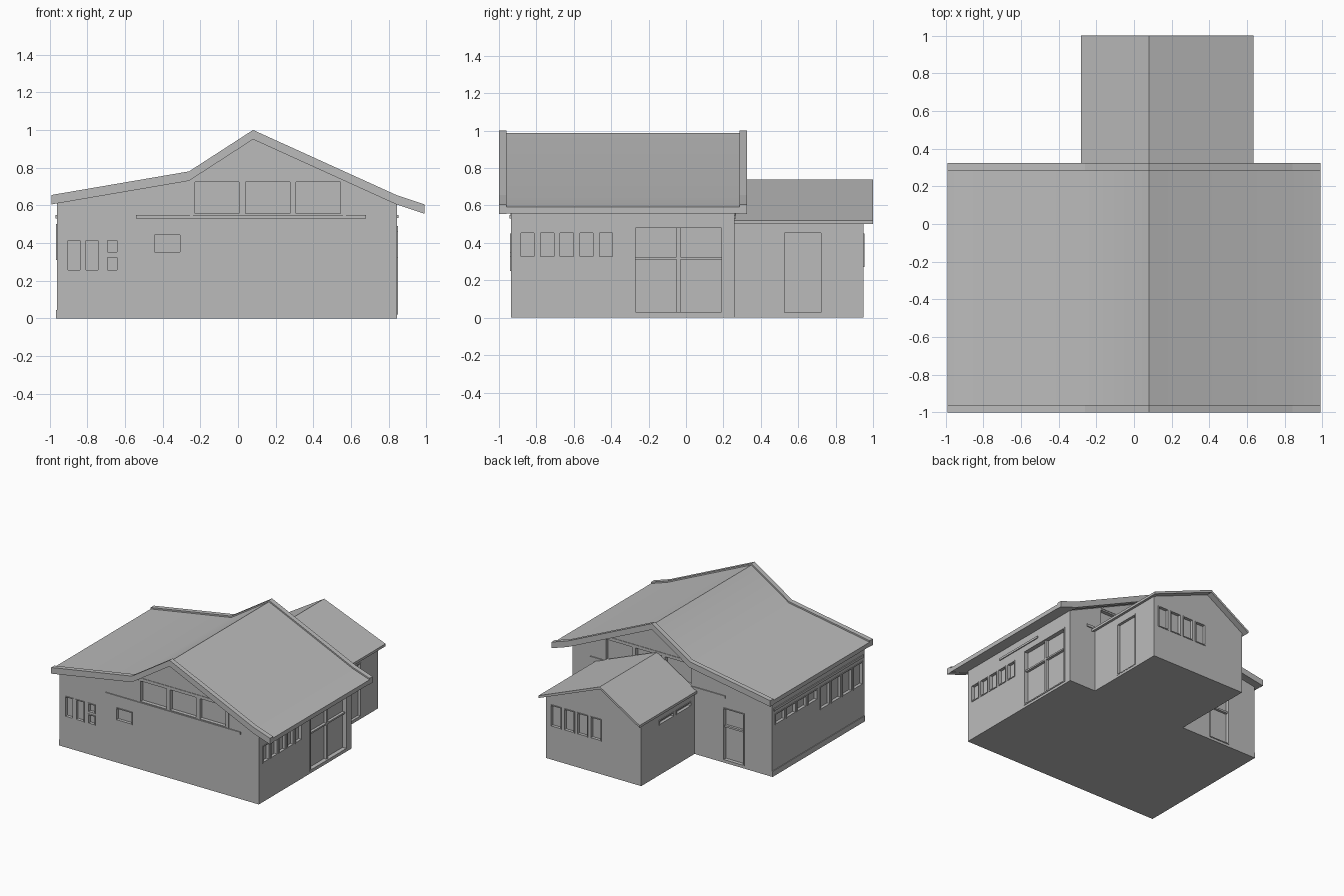
import bpy, bmesh, math
from mathutils import Vector

cube = bpy.data.objects.get("Cube")
if cube:
    bpy.data.objects.remove(cube, do_unlink=True)

grey = bpy.data.materials.new("plain_grey")
grey.use_nodes = True
GREY = (0.5, 0.5, 0.5, 1)
grey.diffuse_color = GREY
grey.node_tree.nodes["Principled BSDF"].inputs["Base Color"].default_value = GREY


def finish(name, bm):
    bmesh.ops.recalc_face_normals(bm, faces=bm.faces)
    mesh = bpy.data.meshes.new(name)
    bm.to_mesh(mesh)
    bm.free()
    mesh.materials.append(grey)
    obj = bpy.data.objects.new(name, mesh)
    bpy.context.collection.objects.link(obj)
    return obj


def prism(name, profile, y0, y1):
    """Extrude an x-z outline along y."""
    bm = bmesh.new()
    face = bm.faces.new([bm.verts.new((x, y0, z)) for x, z in profile])
    out = bmesh.ops.extrude_face_region(bm, geom=[face])
    moved = [v for v in out["geom"] if isinstance(v, bmesh.types.BMVert)]
    bmesh.ops.translate(bm, verts=moved, vec=(0, y1 - y0, 0))
    return finish(name, bm)


def band(line, top, bottom):
    """Closed outline made from a roof line shifted up and down."""
    return [(x, z + top) for x, z in line] + [(x, z + bottom) for x, z in reversed(line)]


def smooth(obj):
    bpy.ops.object.select_all(action="DESELECT")
    obj.select_set(True)
    bpy.context.view_layer.objects.active = obj
    bpy.ops.object.shade_smooth_by_angle(angle=math.radians(30))


# Wall planes: axis of the normal, position, outward sign
WALLS = {
    "front": ("y", -0.935, -1), "back": ("y", 0.26, 1),
    "left": ("x", 0.843, 1), "right": ("x", -0.96, -1),
    "wing_back": ("y", 0.95, 1), "wing_left": ("x", 0.60, 1), "wing_right": ("x", -0.26, -1),
}


def slab(bm, wall, a0, a1, z0, z1, d0, d1):
    """Box on a wall; d is the distance outward from its plane."""
    axis, pos, sign = WALLS[wall]
    lo, hi = sorted((pos + sign * d0, pos + sign * d1))
    low, high = ((lo, a0, z0), (hi, a1, z1)) if axis == "x" else ((a0, lo, z0), (a1, hi, z1))
    low, high = Vector(low), Vector(high)
    verts = bmesh.ops.create_cube(bm, size=1)["verts"]
    for v in verts:
        v.co = (low + high) / 2 + v.co * (high - low)


cuts = {"house": bmesh.new(), "wing": bmesh.new()}
trims = {}


def trim(name, wall, *dims):
    slab(trims.setdefault(name, bmesh.new()), wall, *dims)


def opening(name, wall, a0, a1, z0, z1, depth=0.02, proud=0.005, edge=0.007):
    """Recess cut into a wall with a four-bar frame around it."""
    slab(cuts["wing" if wall.startswith("wing") else "house"], wall, a0, a1, z0, z1, -depth, 0.05)
    for a, b in ((a0, a0 + edge), (a1 - edge, a1)):
        trim(name, wall, a, b, z0, z1, -depth, proud)
    for a, b in ((z0, z0 + edge), (z1 - edge, z1)):
        trim(name, wall, a0, a1, a, b, -depth, proud)


def row(name, wall, start, end, count, gap, z0, z1, **kw):
    width = (end - start - gap * (count - 1)) / count
    for i in range(count):
        a = start + i * (width + gap)
        opening(name, wall, a, a + width, z0, z1, **kw)


# Roof lines
main_line = [(-0.99, 0.655), (-0.26, 0.78), (0.08, 1.0), (0.84, 0.655), (0.99, 0.605)]
wing_line = [(-0.28, 0.52), (0.08, 0.74), (0.635, 0.52)]

smooth(prism("main_roof", band(main_line, -0.012, -0.047), -0.96, 0.285))
for name, y in (("front_bargeboard", -1.0), ("back_bargeboard", 0.285)):
    prism(name, band(main_line, 0, -0.05), y, y + 0.04)
smooth(prism("wing_roof", band(wing_line, 0, -0.02), 0.255, 1.0))

# Wall blocks with gabled tops tucked into the roofs
house = prism("house_walls", [(-0.96, 0), (-0.96, 0.62), (-0.26, 0.74), (0.08, 0.96),
                              (0.843, 0.615)][::1] + [(0.843, 0)], -0.935, 0.26)
wing = prism("wing_walls", [(-0.26, 0), (-0.26, 0.522), (0.08, 0.73), (0.60, 0.524),
                            (0.60, 0)], 0.25, 0.95)

# Clerestory windows, sill and gable beam at both ends
for wall in ("front", "back"):
    row("clerestory_frames", wall, -0.235, 0.55, 3, 0.02, 0.55, 0.73, depth=0.03, proud=0)
    trim("clerestory_sills", wall, -0.54, 0.68, 0.53, 0.55, -0.01, 0.008)
    trim("gable_beams", wall, -0.22, 0.54, 0.735, 0.75, -0.01, 0.004)
    trim("clerestory_posts", wall, -0.255, -0.24, 0.55, 0.73, -0.01, 0.004)
    trim("clerestory_posts", wall, 0.558, 0.573, 0.55, 0.72, -0.01, 0.004)

# Front windows
row("front_windows", "front", -0.91, -0.735, 2, 0.02, 0.25, 0.42)
opening("front_windows", "front", -0.70, -0.635, 0.25, 0.33)
opening("front_windows", "front", -0.70, -0.635, 0.345, 0.42)
opening("front_windows", "front", -0.45, -0.30, 0.345, 0.45)

# Left side: window row, shade strip and double sliding door
row("left_windows", "left", -0.89, -0.385, 5, 0.02, 0.32, 0.46)
trim("left_strip", "left", -0.56, -0.115, 0.533, 0.55, -0.01, 0.008)
opening("sliding_door_frame", "left", -0.28, 0.20, 0.02, 0.49, depth=0.03, edge=0.01)
trim("sliding_door_bars", "left", -0.05, -0.03, 0.02, 0.48, -0.03, -0.008)
trim("sliding_door_bars", "left", -0.27, 0.19, 0.312, 0.325, -0.03, -0.008)

# Right side: two window groups, strip and plinth
row("right_windows", "right", -0.32, 0.22, 4, 0.015, 0.41, 0.50)
row("right_windows", "right", -0.91, -0.36, 4, 0.015, 0.31, 0.50)
trim("right_strip", "right", -0.92, 0.24, 0.53, 0.55, -0.01, 0.008)
trim("right_plinth", "right", -0.935, 0.26, 0, 0.045, -0.01, 0.006)

# Back door
opening("back_door_frame", "back", -0.71, -0.52, 0.02, 0.45, depth=0.025)
trim("back_door_rail", "back", -0.71, -0.52, 0.29, 0.305, -0.025, -0.005)

# Wing windows and door
row("wing_back_windows", "wing_back", 0.10, 0.56, 4, 0.022, 0.27, 0.45)
row("wing_slot_windows", "wing_right", 0.31, 0.72, 2, 0.03, 0.41, 0.45)
opening("wing_door_frame", "wing_left", 0.52, 0.73, 0.02, 0.46, proud=0.002)

# Carve the recesses
for key, body in (("house", house), ("wing", wing)):
    cutter = finish(key + "_cutter", cuts[key])
    cutter.hide_render = True
    mod = body.modifiers.new("recesses", "BOOLEAN")
    mod.operation = "DIFFERENCE"
    mod.solver = "EXACT"
    mod.object = cutter
    bpy.ops.object.select_all(action="DESELECT")
    body.select_set(True)
    bpy.context.view_layer.objects.active = body
    bpy.ops.object.modifier_apply(modifier=mod.name)
    bpy.data.objects.remove(cutter, do_unlink=True)

for name, bm in trims.items():
    finish(name, bm)
